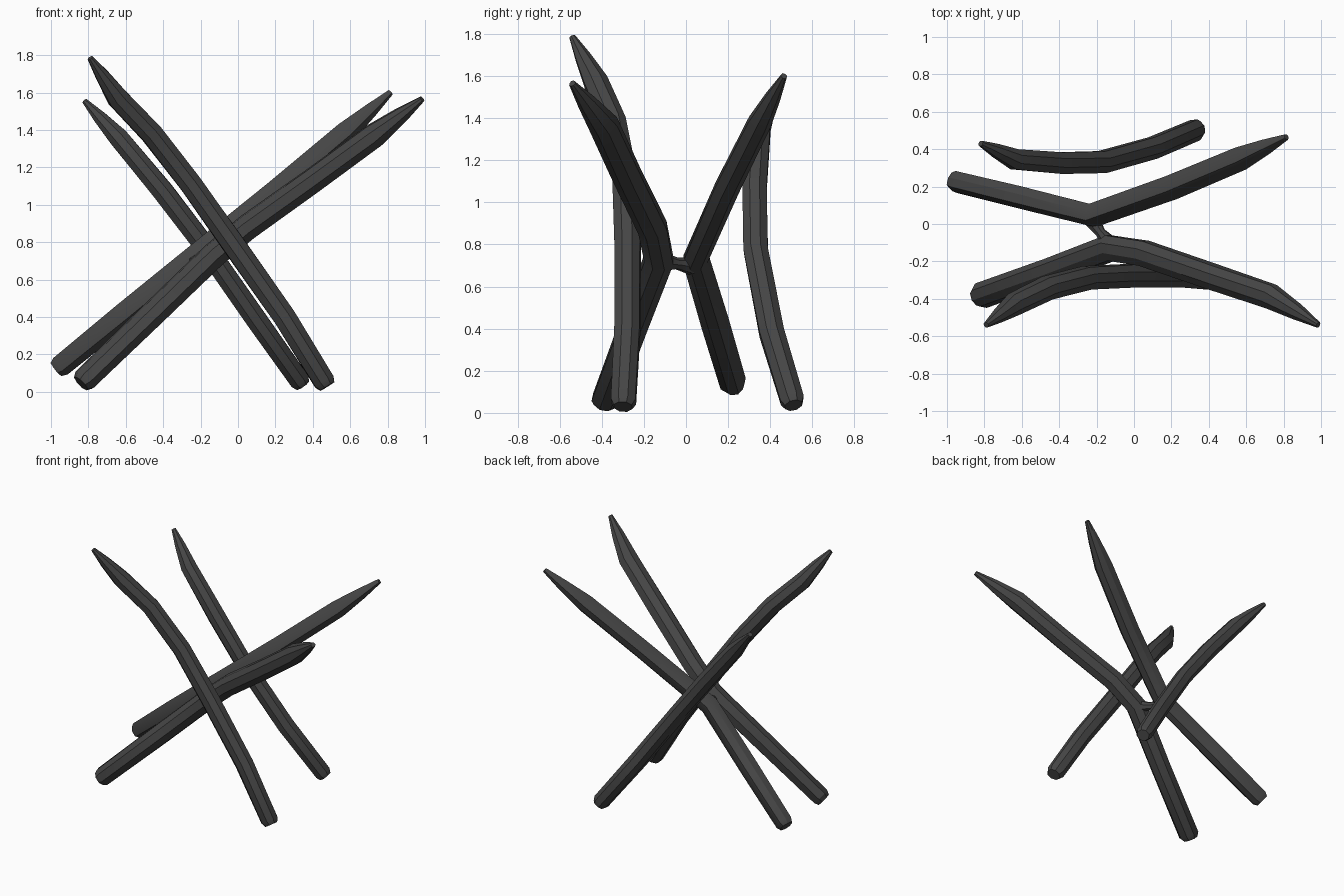
import bpy, bmesh, math, random
from mathutils import Vector

if "Cube" in bpy.data.objects:
    bpy.data.objects.remove(bpy.data.objects["Cube"])

random.seed(4)
SIDES = 8

charred_wood = bpy.data.materials.new("charred_wood")
charred_wood.diffuse_color = (0.06, 0.06, 0.06, 1)
charred_wood.use_nodes = True
charred_wood.node_tree.nodes["Principled BSDF"].inputs["Base Color"].default_value = charred_wood.diffuse_color


def sweep(name, path, radii, rough=0.06):
    """Loft an irregular faceted ring along a path."""
    pts = [Vector(p) for p in path]
    bm = bmesh.new()
    facets = [1 + random.uniform(-rough, rough) for _ in range(SIDES)]
    rings = []
    for i, p in enumerate(pts):
        t = (pts[min(i + 1, len(pts) - 1)] - pts[max(i - 1, 0)]).normalized()
        u = t.cross(Vector((0, 1, 0))).normalized()
        v = t.cross(u)
        ring = []
        for k in range(SIDES):
            a = 2 * math.pi * (k + 0.5) / SIDES
            r = radii[i] * facets[k] * (1 + random.uniform(-rough, rough) * 0.6)
            ring.append(bm.verts.new(p + (u * math.cos(a) + v * math.sin(a)) * r))
        rings.append(ring)
    for a, b in zip(rings, rings[1:]):
        for k in range(SIDES):
            n = (k + 1) % SIDES
            bm.faces.new((a[k], a[n], b[n], b[k]))
    bm.faces.new(rings[0][::-1])
    bm.faces.new(rings[-1])
    bmesh.ops.recalc_face_normals(bm, faces=bm.faces)
    me = bpy.data.meshes.new(name)
    bm.to_mesh(me)
    bm.free()
    me.materials.append(charred_wood)
    ob = bpy.data.objects.new(name, me)
    bpy.context.collection.objects.link(ob)
    bpy.context.view_layer.objects.active = ob
    ob.select_set(True)
    bpy.ops.object.shade_smooth_by_angle(angle=math.radians(30))
    ob.select_set(False)


def stake(name, path, r):
    """Path runs butt, shaft points, shoulder, tip."""
    pts = [Vector(p) for p in path]
    butt = pts[0].lerp(pts[1], 0.03 / (pts[1] - pts[0]).length)
    neck = pts[-2].lerp(pts[-1], 0.55)
    full = [pts[0], butt] + pts[1:-1] + [neck, pts[-1]]
    radii = [r * 0.72, r * 0.95] + [r] * (len(pts) - 3) + [r * 0.95, r * 0.62, 0.016]
    sweep(name, full, radii)


# Sharpened stakes, each slightly bowed
stake("front_left_leaning_stake", [
    (0.48, -0.30, 0.03), (0.25, -0.28, 0.40), (-0.03, -0.28, 0.80),
    (-0.25, -0.29, 1.11), (-0.46, -0.345, 1.38), (-0.64, -0.43, 1.57),
    (-0.79, -0.54, 1.785)], 0.066)

stake("front_right_leaning_stake", [
    (-0.84, -0.39, 0.045), (-0.45, -0.25, 0.42), (-0.13, -0.13, 0.73),
    (0.05, -0.16, 0.88), (0.40, -0.28, 1.13), (0.73, -0.39, 1.37),
    (0.985, -0.54, 1.565)], 0.072)

stake("back_right_leaning_stake", [
    (-0.97, 0.23, 0.12), (-0.60, 0.14, 0.42), (-0.22, 0.045, 0.73),
    (0.20, 0.195, 1.07), (0.57, 0.35, 1.38), (0.815, 0.465, 1.60)], 0.064)

stake("back_left_leaning_stake", [
    (0.345, 0.51, 0.035), (0.10, 0.405, 0.38), (-0.17, 0.33, 0.77),
    (-0.40, 0.325, 1.07), (-0.64, 0.345, 1.36), (-0.82, 0.43, 1.555)], 0.062)

# Thin splinter joining the two crossing stakes
sweep("joining_splinter", [
    (-0.23, 0.03, 0.70), (-0.18, -0.045, 0.71), (-0.12, -0.12, 0.72)],
    [0.045, 0.028, 0.05])
